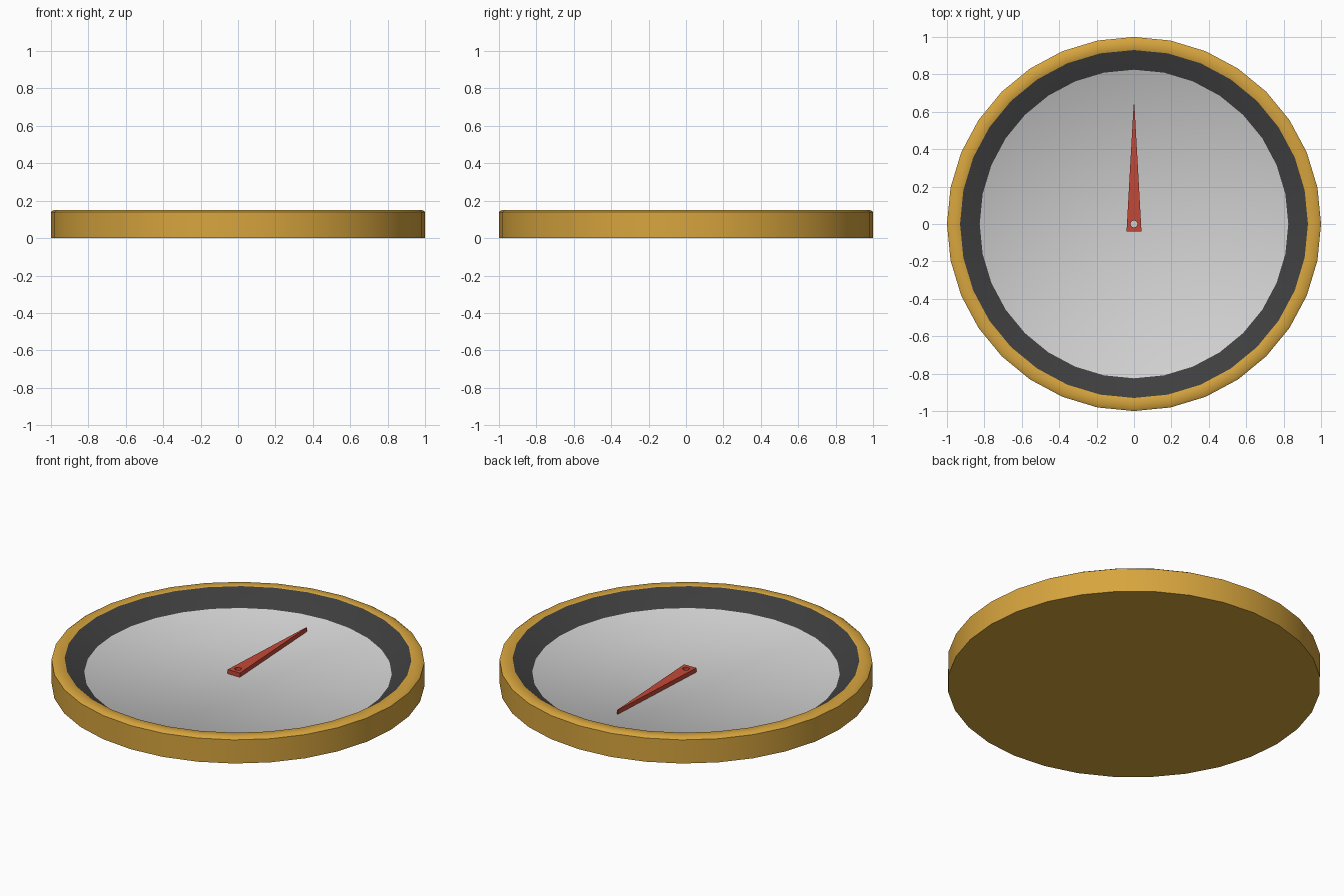
import bpy, bmesh, math

if "Cube" in bpy.data.objects:
    bpy.data.objects.remove(bpy.data.objects["Cube"])

SIDES = 32


def material(name, rgb):
    m = bpy.data.materials.new(name)
    m.diffuse_color = (*rgb, 1)
    m.use_nodes = True
    m.node_tree.nodes["Principled BSDF"].inputs["Base Color"].default_value = m.diffuse_color
    return m


brass = material("brass", (0.68, 0.375, 0.048))
black = material("charcoal", (0.05, 0.05, 0.05))
dial = material("dial_grey", (0.64, 0.64, 0.64))
red = material("needle_red", (0.55, 0.066, 0.038))


def finish(bm, name, mats, smooth_angle=None):
    bmesh.ops.recalc_face_normals(bm, faces=bm.faces[:])
    me = bpy.data.meshes.new(name)
    bm.to_mesh(me)
    bm.free()
    for m in mats:
        me.materials.append(m)
    ob = bpy.data.objects.new(name, me)
    bpy.context.collection.objects.link(ob)
    if smooth_angle:
        bpy.ops.object.select_all(action='DESELECT')
        ob.select_set(True)
        bpy.context.view_layer.objects.active = ob
        bpy.ops.object.shade_smooth_by_angle(angle=math.radians(smooth_angle))
    return ob


def circle(bm, r, z, n):
    return [bm.verts.new((r * math.cos(2 * math.pi * i / n),
                          r * math.sin(2 * math.pi * i / n), z)) for i in range(n)]


# Compass case: turned profile (radius, height), outside bottom to dial edge
profile = [(1, 0), (1, 0.14), (0.985, 0.15), (0.93, 0.15), (0.825, 0.07)]
bm = bmesh.new()
rings = [circle(bm, r, z, SIDES) for r, z in profile]
for k, (a, b) in enumerate(zip(rings, rings[1:])):
    for i in range(SIDES):
        j = (i + 1) % SIDES
        f = bm.faces.new((a[i], a[j], b[j], b[i]))
        f.material_index = 1 if k == 3 else 0   # sloped inner wall is dark
bm.faces.new(rings[0][::-1])                    # underside
bm.faces.new(rings[-1]).material_index = 2      # dial
finish(bm, "compass_case", [brass, black, dial], 40)

# Needle: tapered outline with a pivot hole, extruded upwards
bm = bmesh.new()
outline = [bm.verts.new((x, y, 0.07)) for x, y in
           [(-0.04, -0.04), (0.04, -0.04), (0.035, 0.05), (0.002, 0.64), (-0.002, 0.64), (-0.035, 0.05)]]
hole = circle(bm, 0.019, 0.07, 12)
edges = [bm.edges.new((loop[i - 1], loop[i])) for loop in (outline, hole) for i in range(len(loop))]
bmesh.ops.triangle_fill(bm, edges=edges, use_beauty=True, normal=(0, 0, 1))
ext = bmesh.ops.extrude_face_region(bm, geom=bm.faces[:], use_keep_orig=True)
for v in ext["geom"]:
    if isinstance(v, bmesh.types.BMVert):
        v.co.z += 0.025
finish(bm, "needle", [red])
